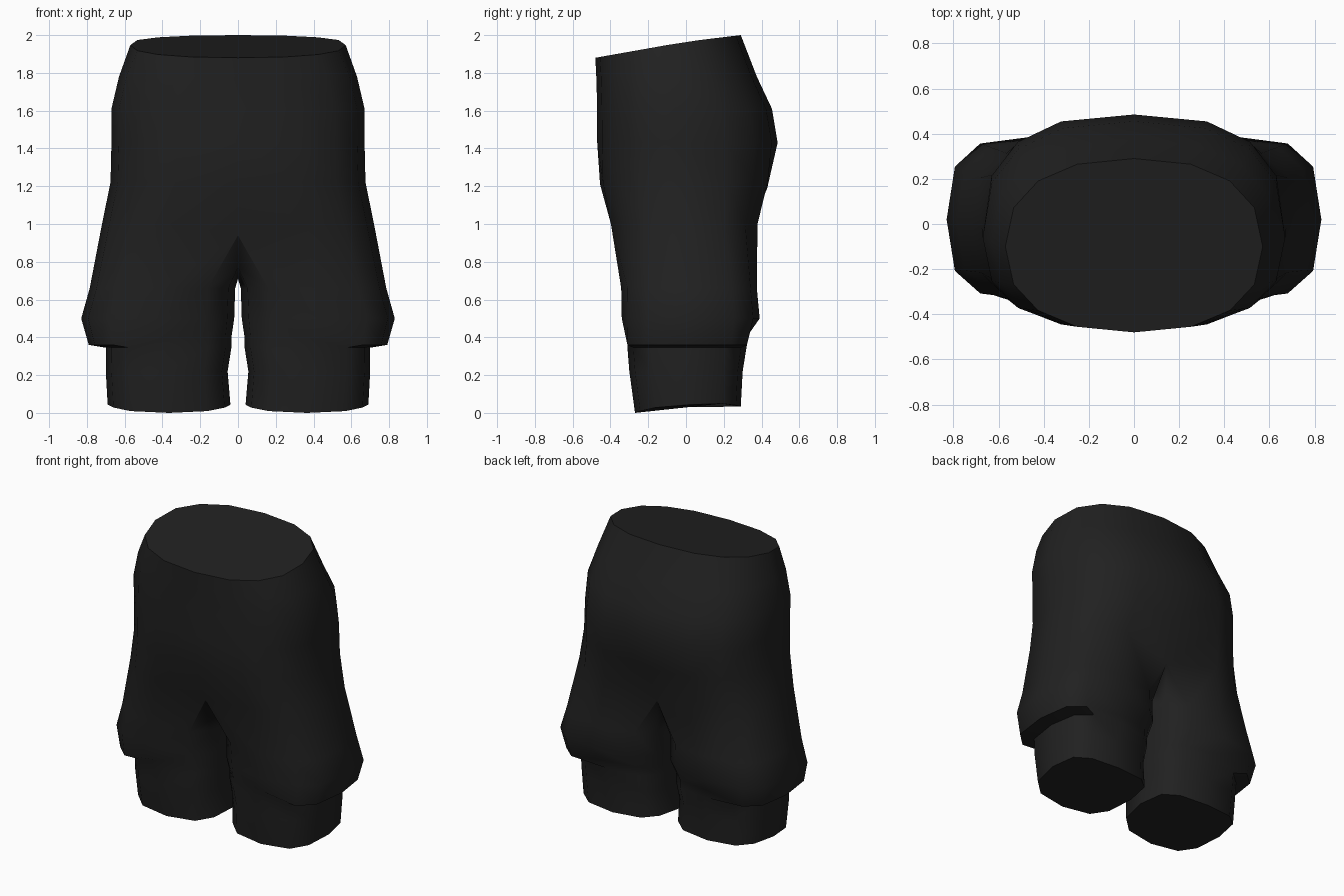
import bpy, bmesh
from math import sin, cos, radians

if "Cube" in bpy.data.objects:
    bpy.data.objects.remove(bpy.data.objects["Cube"], do_unlink=True)

fabric = bpy.data.materials.new("charcoal fabric")
fabric.use_nodes = True
color = (0.015, 0.015, 0.015, 1)
fabric.diffuse_color = color
fabric.node_tree.nodes["Principled BSDF"].inputs["Base Color"].default_value = color


def power(v, p):
    return (abs(v) ** p) * (1 if v > 0 else -1) if abs(v) > 1e-6 else 0.0


def oval(t, x0, x1, y0, y1, yc, p):
    """Point on a rounded box outline at angle t; yc is the widest line."""
    c, s = power(cos(radians(t)), p), power(sin(radians(t)), p)
    x = (x0 + x1) / 2 + c * (x1 - x0) / 2
    y = yc + s * ((y1 - yc) if s > 0 else (yc - y0))
    return x, y


bm = bmesh.new()


def strip(a, b, closed):
    n = len(a)
    for i in range(n if closed else n - 1):
        j = (i + 1) % n
        bm.faces.new((a[i], b[i], b[j], a[j]))


# Hips, left half: height, half width, front, back, widest y, roundness, front and back seam depth
hips = [
    (1.95, 0.57, -0.48, 0.29, -0.10, 0.85, 0, 0),
    (1.78, 0.63, -0.475, 0.375, -0.08, 0.82, 0, 0),
    (1.61, 0.67, -0.47, 0.455, -0.06, 0.78, 0, 0),
    (1.43, 0.67, -0.47, 0.485, -0.04, 0.76, 0, 0),
    (1.22, 0.675, -0.465, 0.46, -0.02, 0.74, 0.01, 0.03),
    (1.00, 0.72, -0.42, 0.40, 0.0, 0.70, 0.06, 0.08),
]
rows = []
for k, (z, w, y0, y1, yc, p, seam_f, seam_b) in enumerate(hips):
    row = []
    for i in range(9):
        x, y = oval(-90 + i * 22.5, -w, w, y0, y1, yc, p)
        h = z
        if k == 0:                       # waist slopes down to the front
            h = 1.965 + (0.09 * y if y > 0 else 0.177 * y)
            h += 0.009 * max(0, y) / 0.29
        if i == 0:
            y, h = y + seam_f, h - seam_f
        if i == 8:
            y, h = y - seam_b, h - seam_b
        row.append(bm.verts.new((x, y, h)))
    if rows:
        strip(rows[-1], row, False)
    rows.append(row)
bm.faces.new(rows[0])

# Crotch seam closes the last hip row into a leg loop
loop = rows[-1] + [bm.verts.new(v) for v in
                   ((0, 0.2, 0.79), (0, 0.02, 0.71), (0, -0.17, 0.77))]


def leg_row(z, x0, x1, y0, y1, p):
    return [(*oval(-120 + i * 30, x0, x1, y0, y1, 0.02, p), z) for i in range(12)]


# Leg, flared side panel with an overhanging edge, and cuff
upper = leg_row(0.85, 0.005, 0.74, -0.36, 0.37, 0.68)
upper = [v if i < 9 else None for i, v in enumerate(upper)]
mid = leg_row(0.66, 0.015, 0.785, -0.343, 0.375, 0.68)
flare = leg_row(0.50, 0.02, 0.83, -0.34, 0.39, 0.66)
lip = leg_row(0.36, 0.035, 0.79, -0.34, 0.35, 0.60)
inset = leg_row(0.345, 0.035, 0.70, -0.31, 0.32, 0.68)
knee = leg_row(0.22, 0.055, 0.70, -0.30, 0.30, 0.68)
hem = leg_row(0.0, 0.04, 0.69, -0.27, 0.29, 0.68)
lip = [a if 2 <= i <= 6 else (b[0], b[1], 0.40)
       for i, (a, b) in enumerate(zip(lip, inset))]
hem = [(x, y, 0.02 + 0.06 * y + 0.15 * max(0, abs(x - 0.365) - 0.15)) for x, y, z in hem]
low = min(v[2] for v in hem)
hem = [(x, y, z - low) for x, y, z in hem]

for pts in (mid, flare, lip, inset, knee, hem):
    ring = [bm.verts.new(v) for v in pts]
    strip(loop, ring, True)
    loop = ring
bm.faces.new(loop)

bmesh.ops.recalc_face_normals(bm, faces=bm.faces)
# The half shell is open at the seam: make sure the waist cap faces up
bm.faces.ensure_lookup_table()
if max(bm.faces, key=lambda f: f.calc_center_median().z).normal.z < 0:
    bmesh.ops.reverse_faces(bm, faces=bm.faces)

mesh = bpy.data.meshes.new("cargo_shorts")
bm.to_mesh(mesh)
bm.free()
mesh.materials.append(fabric)
shorts = bpy.data.objects.new("cargo_shorts", mesh)
bpy.context.collection.objects.link(shorts)
bpy.context.view_layer.objects.active = shorts
shorts.select_set(True)
bpy.ops.object.shade_smooth_by_angle(angle=radians(42))

mirror = shorts.modifiers.new("other_half", "MIRROR")
mirror.use_axis[0] = True
mirror.use_clip = True
mirror.merge_threshold = 0.002
